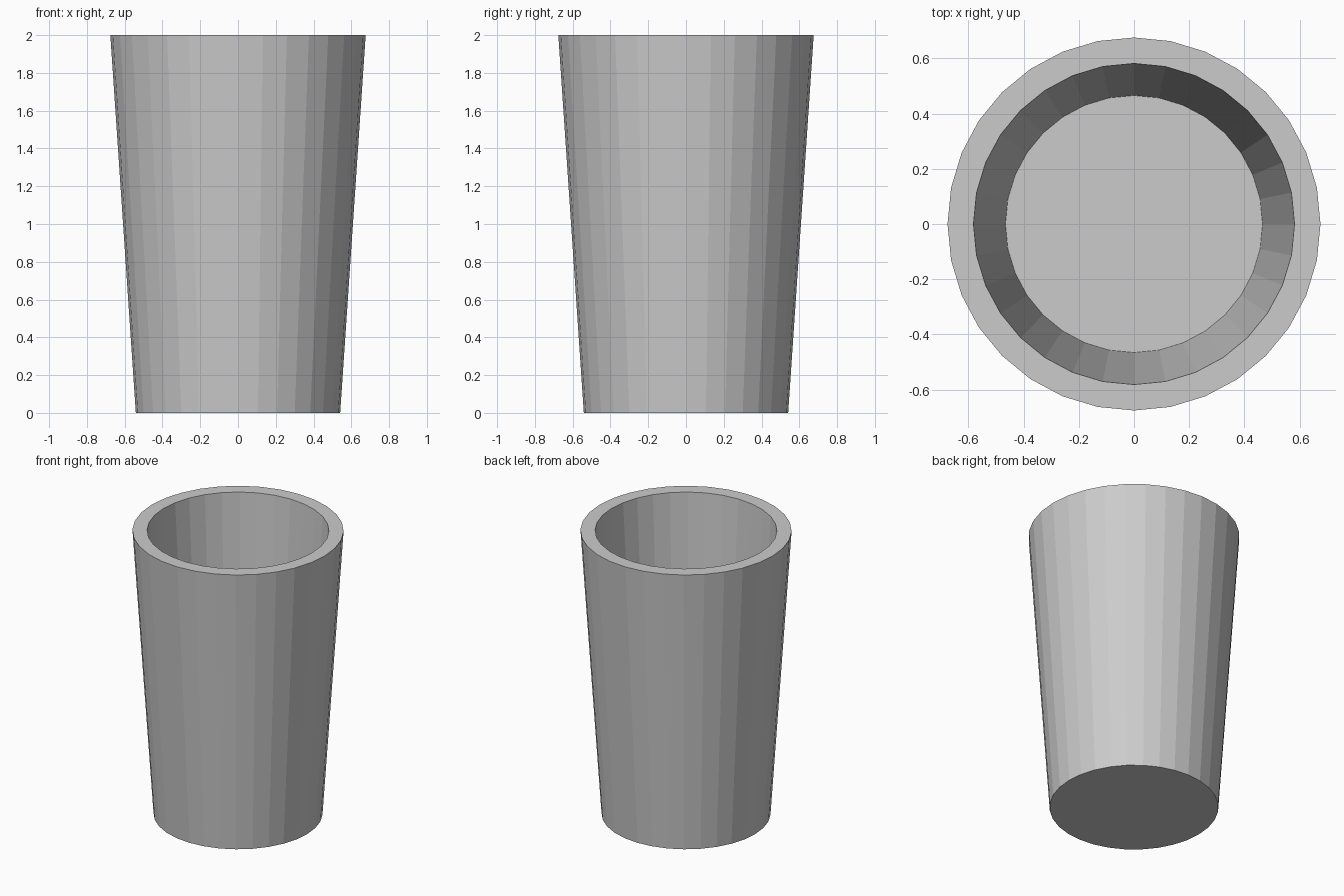
import bpy
import bmesh
from math import cos, sin, tau

if "Cube" in bpy.data.objects:
    bpy.data.objects.remove(bpy.data.objects["Cube"])

SIDES = 32

# Cup profile (radius, z): outer base, outer rim, inner rim, inner floor
PROFILE = [(0.541, 0.0), (0.676, 2.0), (0.582, 2.0), (0.466, 0.2)]


def ring(bm, radius, z):
    return [bm.verts.new((radius * cos(tau * i / SIDES),
                          radius * sin(tau * i / SIDES), z))
            for i in range(SIDES)]


bm = bmesh.new()
rings = [ring(bm, r, z) for r, z in PROFILE]

# Outer wall, flat rim and inner wall
for a, b in zip(rings, rings[1:]):
    for i in range(SIDES):
        j = (i + 1) % SIDES
        bm.faces.new((a[i], a[j], b[j], b[i]))

# Underside and inner floor
bm.faces.new(rings[0][::-1])
bm.faces.new(rings[-1])

mesh = bpy.data.meshes.new("cup")
bm.to_mesh(mesh)
bm.free()
cup = bpy.data.objects.new("cup", mesh)
bpy.context.collection.objects.link(cup)
